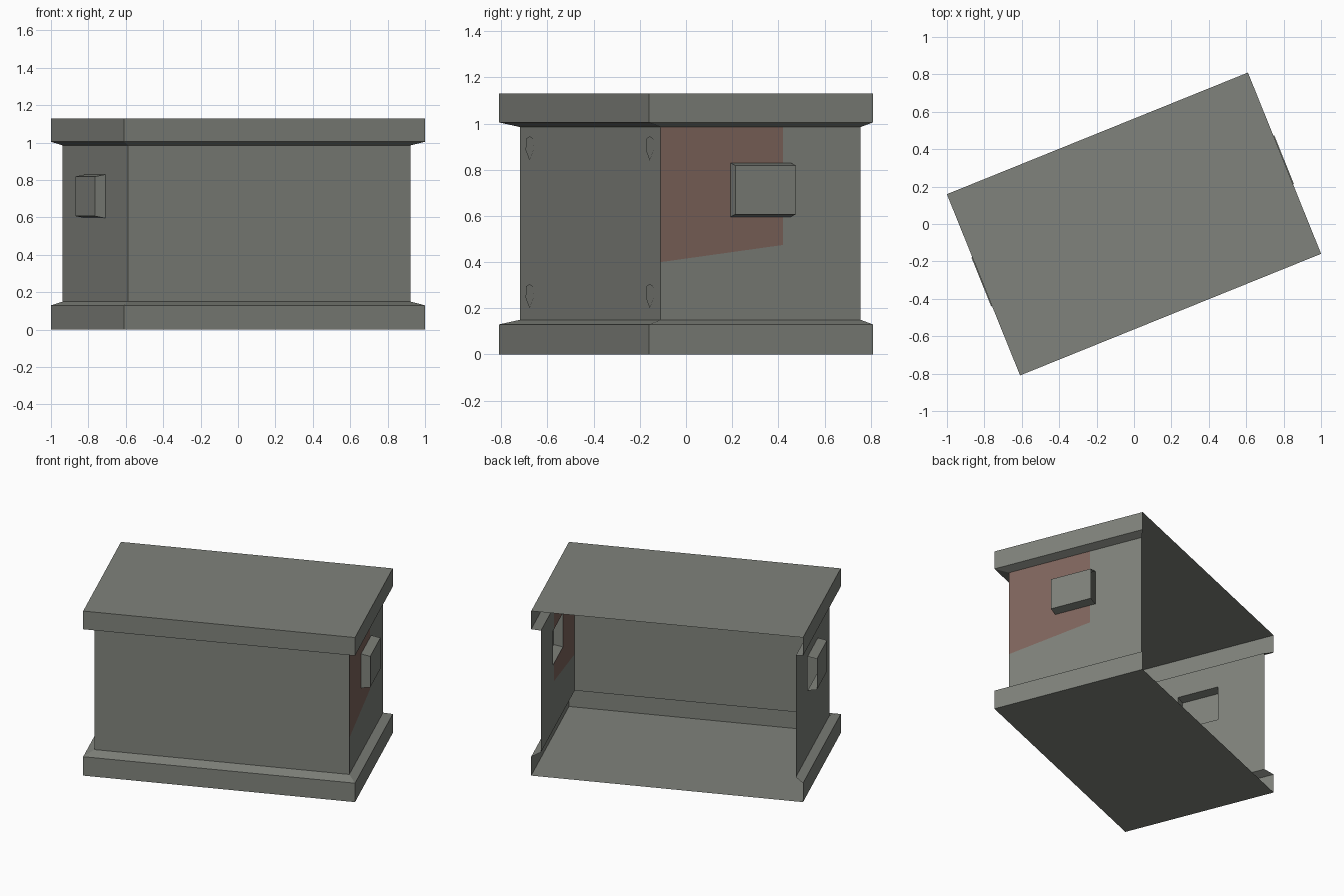
import bpy, bmesh, math
from mathutils import Vector

if "Cube" in bpy.data.objects:
    bpy.data.objects.remove(bpy.data.objects["Cube"])

TURN = math.radians(22)              # the whole booth stands at an angle
OUTER = (0.868, -0.5225, 0.5225)     # half length, front, back of the rims
INNER = (0.814, -0.447, 0.487)       # same for the walls
WIN_Y, WIN_Z = (-0.122, 0.16), (0.596, 0.83)


def material(name, rgb):
    m = bpy.data.materials.new(name)
    m.use_nodes = True
    col = (*rgb, 1)
    m.diffuse_color = col
    m.node_tree.nodes["Principled BSDF"].inputs["Base Color"].default_value = col
    return m


STONE = material("grey_stone", (0.215, 0.225, 0.2))
RUST = material("rusty_brown", (0.215, 0.133, 0.11))


def finish(name, bm):
    mesh = bpy.data.meshes.new(name)
    bm.to_mesh(mesh)
    bm.free()
    mesh.materials.append(STONE)
    mesh.materials.append(RUST)
    ob = bpy.data.objects.new(name, mesh)
    ob.rotation_euler.z = TURN
    bpy.context.collection.objects.link(ob)


def sheet(levels):
    """Three-sided skin (left, front, right), open at the back."""
    bm = bmesh.new()
    rings = []
    for (half, front, back), z in levels:
        corners = [(-half, back), (-half, front), (half, front), (half, back)]
        rings.append([bm.verts.new((x, y, z)) for x, y in corners])
    for a, b in zip(rings, rings[1:]):
        for i in range(3):
            bm.faces.new((a[i], a[i + 1], b[i + 1], b[i]))
    return bm, rings


# Base with floor
bm, rings = sheet([(OUTER, 0), (OUTER, 0.13), (INNER, 0.15)])
bm.faces.new(rings[0][::-1])
finish("base", bm)

# Roof
bm, rings = sheet([(INNER, 0.985), (OUTER, 1.005), (OUTER, 1.13)])
bm.faces.new(rings[-1])
finish("roof", bm)

# Walls with a window hole in each end and a rusty patch on one end
bm, rings = sheet([(INNER, 0.15), (INNER, 0.985)])
patch_edge, slope = 0.124, 0.13
patch_point = Vector((0, INNER[1], 0.4))
patch_normal = Vector((0, -slope, 1))
cuts = [((0, y, 0), (0, 1, 0)) for y in (*WIN_Y, patch_edge)]
cuts += [((0, 0, z), (0, 0, 1)) for z in WIN_Z]
cuts.append((patch_point, patch_normal))
for co, no in cuts:
    bmesh.ops.bisect_plane(bm, geom=bm.verts[:] + bm.edges[:] + bm.faces[:],
                           plane_co=co, plane_no=no)
holes = []
for f in bm.faces:
    c = f.calc_center_median()
    if abs(f.normal.x) < 0.5 and abs(c.x) < INNER[0] - 0.01:
        continue
    if WIN_Y[0] < c.y < WIN_Y[1] and WIN_Z[0] < c.z < WIN_Z[1]:
        holes.append(f)
    elif c.x > 0 and c.y < patch_edge and (c - patch_point).dot(patch_normal) > 0:
        f.material_index = 1
bmesh.ops.delete(bm, geom=holes, context="FACES")
finish("walls", bm)

# Bay windows: hollow boxes, open toward the back
for name, side in (("left_window", 1), ("right_window", -1)):
    bm = bmesh.new()
    loops = []
    for x, inset in ((INNER[0], 0), (0.873, 0.011)):
        y0, y1 = WIN_Y
        z0, z1 = WIN_Z[0] + inset, WIN_Z[1] - inset
        loops.append([bm.verts.new((side * x, y, z)) for y, z in
                      ((y1, z0), (y0, z0), (y0, z1), (y1, z1))])
    a, b = loops
    faces = [(a[i], a[i + 1], b[i + 1], b[i]) for i in range(3)]
    faces.append(tuple(b))
    for f in faces:
        bm.faces.new(f if side < 0 else f[::-1])
    finish(name, bm)

# Small shield-shaped plates near the corners of the front wall
SHIELD = [(-0.04, 0.04), (-0.045, -0.01), (0, -0.055), (0.045, -0.01), (0.04, 0.04), (0, 0.05)]
bm = bmesh.new()
for x in (-0.695, 0.695):
    for z in (0.895, 0.255):
        bm.faces.new([bm.verts.new((x + dx, INNER[1] - 0.003, z + dz)) for dx, dz in SHIELD])
finish("front_plates", bm)
